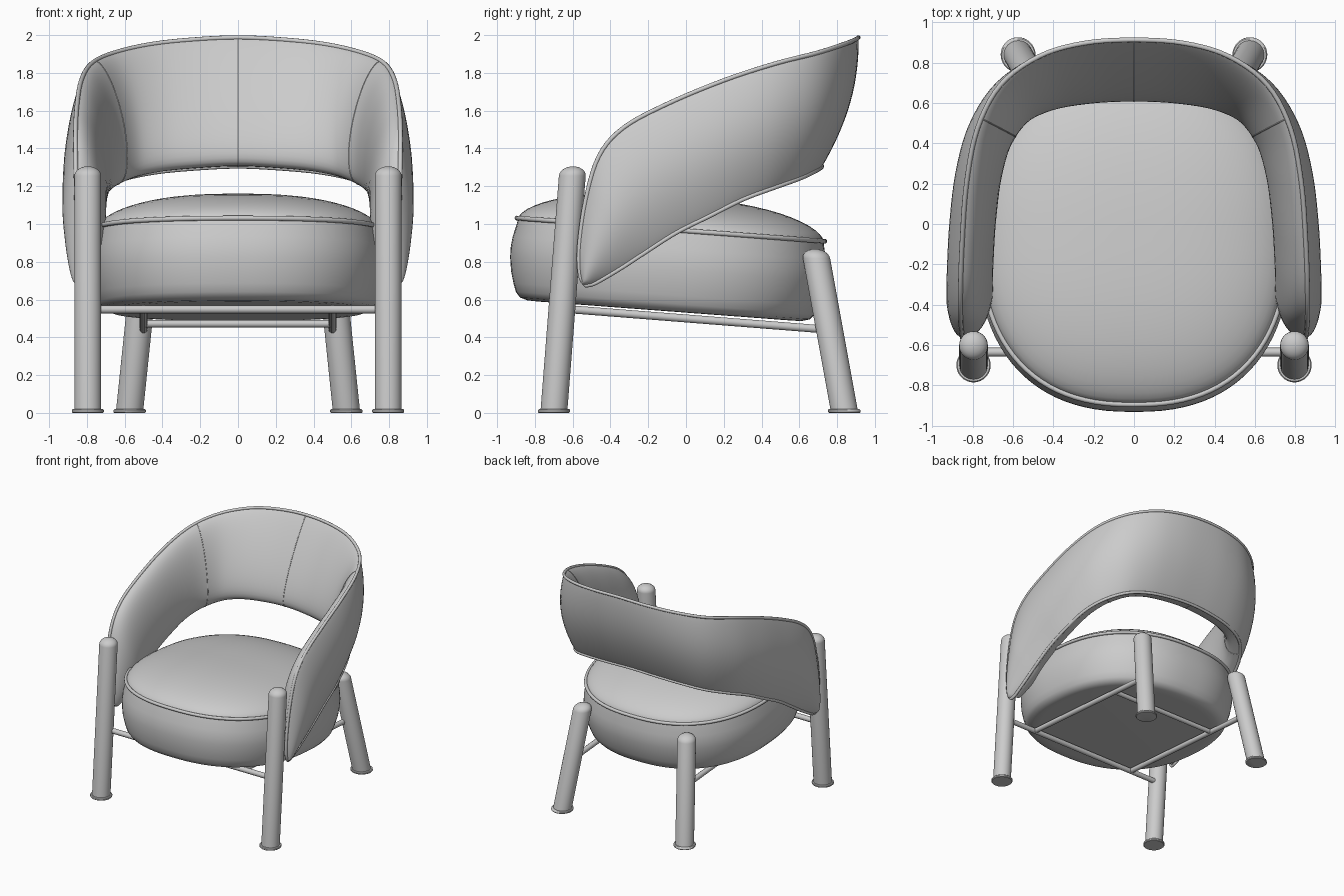
import bpy, math
from mathutils import Vector, Matrix

if "Cube" in bpy.data.objects:
    bpy.data.objects.remove(bpy.data.objects["Cube"])


def mesh_obj(name, verts, faces, angle=40):
    me = bpy.data.meshes.new(name)
    me.from_pydata([tuple(v) for v in verts], [], faces)
    ob = bpy.data.objects.new(name, me)
    bpy.context.collection.objects.link(ob)
    bpy.ops.object.select_all(action='DESELECT')
    ob.select_set(True)
    bpy.context.view_layer.objects.active = ob
    bpy.ops.object.mode_set(mode='EDIT')
    bpy.ops.mesh.select_all(action='SELECT')
    bpy.ops.mesh.remove_doubles(threshold=0.0002)
    bpy.ops.mesh.normals_make_consistent(inside=False)
    bpy.ops.object.mode_set(mode='OBJECT')
    bpy.ops.object.shade_smooth_by_angle(angle=math.radians(angle))
    return ob


def loft(name, rings, closed_ends=True, angle=40):
    n = len(rings[0])
    verts = [v for r in rings for v in r]
    faces = [(i * n + j, i * n + (j + 1) % n, (i + 1) * n + (j + 1) % n, (i + 1) * n + j)
             for i in range(len(rings) - 1) for j in range(n)]
    if closed_ends:
        faces += [tuple(range(n)), tuple(range(len(verts) - n, len(verts)))]
    return mesh_obj(name, verts, faces, angle)


def tube(name, pts, r, cyclic=False):
    cu = bpy.data.curves.new(name, 'CURVE')
    cu.dimensions = '3D'
    cu.bevel_depth = r
    cu.bevel_resolution = 3
    cu.use_fill_caps = True
    sp = cu.splines.new('POLY')
    sp.points.add(len(pts) - 1)
    for p, co in zip(sp.points, pts):
        p.co = (*co, 1)
    sp.use_cyclic_u = cyclic
    ob = bpy.data.objects.new(name, cu)
    bpy.context.collection.objects.link(ob)
    bpy.ops.object.select_all(action='DESELECT')
    ob.select_set(True)
    bpy.context.view_layer.objects.active = ob
    bpy.ops.object.convert(target='MESH')
    bpy.ops.object.shade_smooth_by_angle(angle=math.radians(50))


# Legs: sheared lathe profiles with a foot disc and rounded top
def leg(name, base, top, r):
    b, t = Vector(base), Vector(top)
    h = t.z
    prof = [(r + .009, 0), (r + .014, .005), (r + .014, .015), (r + .009, .02), (r, .02), (r, h - .05)]
    prof += [(r * math.cos(a), h - .05 + .05 * math.sin(a)) for a in
             [math.radians(d) for d in (15, 30, 45, 60, 75, 85)]]
    rings = []
    for rad, z in prof:
        c = b.lerp(t, z / h)
        rings.append([(c.x + rad * math.cos(k * math.tau / 40), c.y + rad * math.sin(k * math.tau / 40), z)
                      for k in range(40)])
    loft(name, rings)


for s, side in ((1, 'right'), (-1, 'left')):
    leg('front_leg_' + side, (s * .795, -.70, 0), (s * .795, -.598, 1.305), .071)
    leg('back_leg_' + side, (s * .575, .84, 0), (s * .485, .682, .868), .072)
    tube('side_rail_' + side, [(s * .5, -.635, .55), (s * .5, .76, .44)], .022)
tube('front_rail', [(-.79, -.635, .548), (.79, -.635, .548)], .022)
tube('back_rail', [(-.5, .36, .472), (.5, .36, .472)], .020)

# Seat cushion: tilted superellipse loft with a domed top
TILT = Matrix.Translation((0, -.08, .97)) @ Matrix.Rotation(-.075, 4, 'X')


def outline(k, z, n=96):
    ring = []
    for i in range(n):
        a = math.tau * i / n
        c, s = math.cos(a), math.sin(a)
        ring.append(TILT @ Vector((.75 * k * math.copysign(abs(c) ** .84, c),
                                   .81 * k * math.copysign(abs(s) ** .84, s), z)))
    return ring


side_prof = [(.84, -.432), (.90, -.43), (.95, -.418), (.98, -.39), (1.0, -.345), (1.022, -.28), (1.034, -.21),
             (1.036, -.16), (1.028, -.10), (1.01, -.04), (1.0, 0)]
dome = [math.sin(math.pi / 2 * i / 14) for i in range(13, 0, -1)]
dome_prof = [(r, .178 * (1 - r ** 2.5) ** .6) for r in dome]
loft('seat_cushion', [outline(k, z) for k, z in side_prof + dome_prof])
tube('seat_piping', outline(1.008, 0), .013, True)

# Backrest: matching upper and lower edge paths from centre back to arm tip
TOP = [(0, .912, 1.987), (.25, .895, 1.975), (.47, .83, 1.95), (.66, .69, 1.905), (.775, .475, 1.85),
       (.83, .2, 1.76), (.852, -.1, 1.635), (.86, -.33, 1.51), (.86, -.46, 1.36), (.855, -.53, 1.13),
       (.85, -.565, .88), (.845, -.56, .73), (.84, -.53, .675)]
BOT = [(0, .72, 1.305), (.22, .71, 1.295), (.43, .675, 1.275), (.60, .60, 1.24), (.72, .46, 1.19),
       (.785, .3, 1.13), (.82, .12, 1.04), (.835, -.05, .955), (.842, -.2, .86), (.843, -.33, .775),
       (.842, -.43, .715), (.84, -.49, .683), (.84, -.53, .675)]


def path(pts, u):
    def get(i):
        p = Vector(pts[min(abs(i), 12)])
        return Vector((-p.x, p.y, p.z)) if i < 0 else p
    i = min(math.floor(u), 11)
    t = u - i
    a, b, c, d = (get(j) for j in (i - 1, i, i + 1, i + 2))
    return .5 * (2 * b + (c - a) * t + (2 * a - 5 * b + 4 * c - d) * t * t + (3 * b - a - 3 * c + d) * t ** 3)


def mid(u):
    u = max(-12, min(12, u))
    return (path(TOP, u) + path(BOT, u)) / 2


STEPS = [i / 24 for i in range(25)]
S = [(1 - math.cos(math.pi * t)) / 2 for t in STEPS]


def section(u):
    t, b = path(TOP, u), path(BOT, u)
    d = mid(u + .1) - mid(u - .1)
    out = Vector((-d.y, d.x, 0)).normalized()
    size = min(1, (t - b).length / .5) ** .45
    k = min(1, abs(u) / 6)
    k = k * k * (3 - 2 * k)
    bo, bi = (.055 + .023 * k) * size, (.14 + .01 * k) * size
    # padding is low and full at the back, rounder along the arms
    p, q = .85 - .4 * k, .22 + .08 * k
    peak = (p / (p + q)) ** p * (q / (p + q)) ** q
    outer = [t.lerp(b, s) + out * bo * math.sin(math.pi * s) ** .85 if 0 < s < 1 else t.lerp(b, s) for s in S]
    inner = [t.lerp(b, s) - out * bi * s ** p * (1 - s) ** q / peak for s in S]
    return outer, inner


US = [-12 + i / 5 for i in range(121)]
rings = []
for u in US:
    o, inn = section(u)
    rings.append(o + inn[-2:0:-1])
loft('backrest', rings, closed_ends=False, angle=50)

# Piping around the backrest edge and thin inner seams
edge = [path(TOP, u) for u in US] + [path(BOT, u) for u in US[-2:0:-1]]
tube('backrest_piping', edge, .012, True)
for u, nm in ((0, 'centre'), (3.8, 'right'), (-3.8, 'left')):
    tube('backrest_seam_' + nm, section(u)[1], .003)
